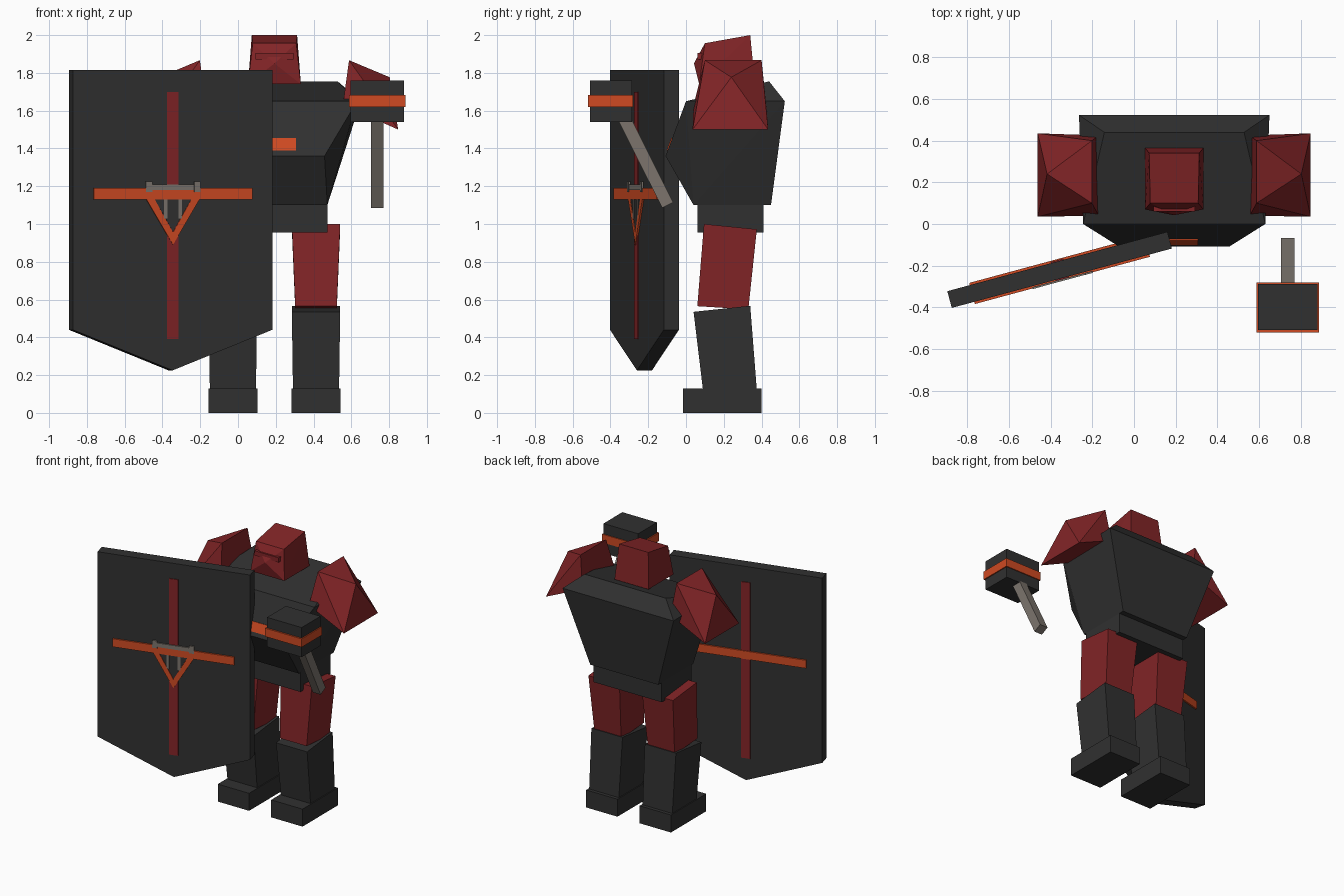
import bpy, bmesh, math
from mathutils import Matrix, Vector

if "Cube" in bpy.data.objects:
    bpy.data.objects.remove(bpy.data.objects["Cube"])

CX = 0.193  # body centre line


def material(name, rgb):
    m = bpy.data.materials.new(name)
    m.diffuse_color = (*rgb, 1)
    m.use_nodes = True
    m.node_tree.nodes["Principled BSDF"].inputs["Base Color"].default_value = m.diffuse_color
    return m


DARK = material("dark_iron", (0.030, 0.030, 0.030))
RED = material("deep_red", (0.225, 0.018, 0.020))
ORANGE = material("burnt_orange", (0.62, 0.068, 0.016))
GREY = material("warm_grey", (0.20, 0.175, 0.152))


def finish(name, bm, mat, matrix=Matrix()):
    bmesh.ops.recalc_face_normals(bm, faces=bm.faces)
    me = bpy.data.meshes.new(name)
    bm.to_mesh(me)
    bm.free()
    me.materials.append(mat)
    ob = bpy.data.objects.new(name, me)
    ob.matrix_world = matrix
    bpy.context.collection.objects.link(ob)
    return ob


def hull(name, pts, mat, matrix=Matrix()):
    """Flat-faced solid around a few corner points."""
    bm = bmesh.new()
    for p in pts:
        bm.verts.new(p)
    bmesh.ops.convex_hull(bm, input=bm.verts)
    bmesh.ops.dissolve_limit(bm, angle_limit=0.01, verts=bm.verts, edges=bm.edges)
    return finish(name, bm, mat, matrix)


def box(name, x, y, z, mat, matrix=Matrix()):
    return hull(name, [(a, b, c) for a in x for b in y for c in z], mat, matrix)


def mirrored(rows, cx):
    """Rows of (half width, y, z) become left and right corner pairs."""
    return [(cx + s * w, y, z) for w, y, z in rows for s in (-1, 1)]


def plate(name, outline, y0, y1, mat, matrix):
    """Extrude an (x, z) outline between two y values."""
    bm = bmesh.new()
    f = bm.faces.new([bm.verts.new((x, y0, z)) for x, z in outline])
    ext = bmesh.ops.extrude_face_region(bm, geom=[f])
    vs = [v for v in ext["geom"] if isinstance(v, bmesh.types.BMVert)]
    bmesh.ops.translate(bm, verts=vs, vec=(0, y1 - y0, 0))
    return finish(name, bm, mat, matrix)


# Torso, waist and chest badge
hull("torso", mirrored([(0.335, 0.44, 1.755), (0.457, 0.523, 1.65), (0.28, 0.45, 1.10),
                        (0.28, 0.04, 1.10), (0.265, -0.108, 1.36), (0.437, 0.0, 1.65)], CX), DARK)
box("waist", (CX - 0.28, CX + 0.28), (0.06, 0.41), (0.955, 1.11), DARK)
hull("chest_badge", mirrored([(0.115, -0.102, 1.39), (0.115, -0.078, 1.455),
                              (0.115, -0.08, 1.385), (0.115, -0.055, 1.45)], CX), ORANGE)

# Head with pointed face and brow
hull("head", mirrored([(0.12, 0.34, 2.0), (0.115, 0.10, 1.957), (0.14, 0.365, 1.74),
                       (0.14, 0.07, 1.74)], CX) + [(CX, 0.042, 1.85)], RED)
box("brow", (CX - 0.1, CX + 0.1), (0.06, 0.12), (1.87, 1.905), RED)

for side, s in (("left", -1), ("right", 1)):
    # Shoulder guard: wedge with a raised outer peak
    pts = [(0.395, 0.10, 1.867), (0.395, 0.40, 1.867), (0.655, 0.035, 1.50), (0.655, 0.435, 1.50),
           (0.362, 0.04, 1.63), (0.362, 0.425, 1.63), (0.61, 0.24, 1.777)]
    hull(side + "_shoulder_guard", [(CX + s * x, y, z) for x, y, z in pts], RED)
    # Leg
    lx = CX + s * 0.22
    hull(side + "_thigh", mirrored([(0.128, 0.095, 1.0), (0.128, 0.375, 0.972),
                                    (0.11, 0.06, 0.565), (0.11, 0.33, 0.548)], lx), RED)
    hull(side + "_shin", mirrored([(0.128, 0.04, 0.535), (0.128, 0.34, 0.567),
                                   (0.122, 0.09, 0.12), (0.122, 0.375, 0.12)], lx), DARK)
    box(side + "_foot", (lx - 0.129, lx + 0.129), (-0.015, 0.40), (0, 0.13), DARK)

# Hammer
box("hammer_head", (0.595, 0.88), (-0.508, -0.287), (1.54, 1.76), DARK)
box("hammer_band", (0.587, 0.888), (-0.52, -0.28), (1.62, 1.682), ORANGE)
top, end = Vector((0.737, -0.34, 1.585)), Vector((0.737, -0.097, 1.10))
axis = end - top
grip = Matrix.Translation(top) @ Matrix.Rotation(math.atan2(axis.y, -axis.z), 4, "X")
box("hammer_handle", (-0.032, 0.032), (-0.033, 0.033), (-axis.length, 0), GREY, grip)

# Shield, turned about the vertical axis, with a cross on both faces
turn = Matrix.Translation((-0.357, -0.22, 0)) @ Matrix.Rotation(math.radians(15.1), 4, "Z")
plate("shield", [(-0.547, 1.815), (0.547, 1.815), (0.547, 0.44), (0, 0.225), (-0.547, 0.44)],
      -0.0415, 0.0415, DARK, turn)
box("shield_upright_stripe", (-0.032, 0.032), (-0.0475, 0.0475), (0.39, 1.70), RED, turn)
box("shield_cross_stripe", (-0.435, 0.435), (-0.0525, 0.0525), (1.13, 1.19), ORANGE, turn)

# Plain painted ornament on the shield front
plate("ornament_ground", [(-0.10, 1.13), (0.10, 1.13), (0, 0.96)], -0.049, -0.041, DARK, turn)
plate("ornament_chevron", [(-0.145, 1.13), (-0.10, 1.13), (0, 0.955), (0.10, 1.13), (0.145, 1.13),
                           (0, 0.89)], -0.051, -0.042, ORANGE, turn)
box("ornament_bar", (-0.145, 0.145), (-0.055, -0.046), (1.18, 1.21), GREY, turn)
for s in (-1, 1):
    box("ornament_bar_end", (s * 0.115, s * 0.15), (-0.0555, -0.0465), (1.17, 1.225), GREY, turn)
    box("ornament_tooth", (s * 0.03, s * 0.05), (-0.052, -0.043), (1.03, 1.13), GREY, turn)
